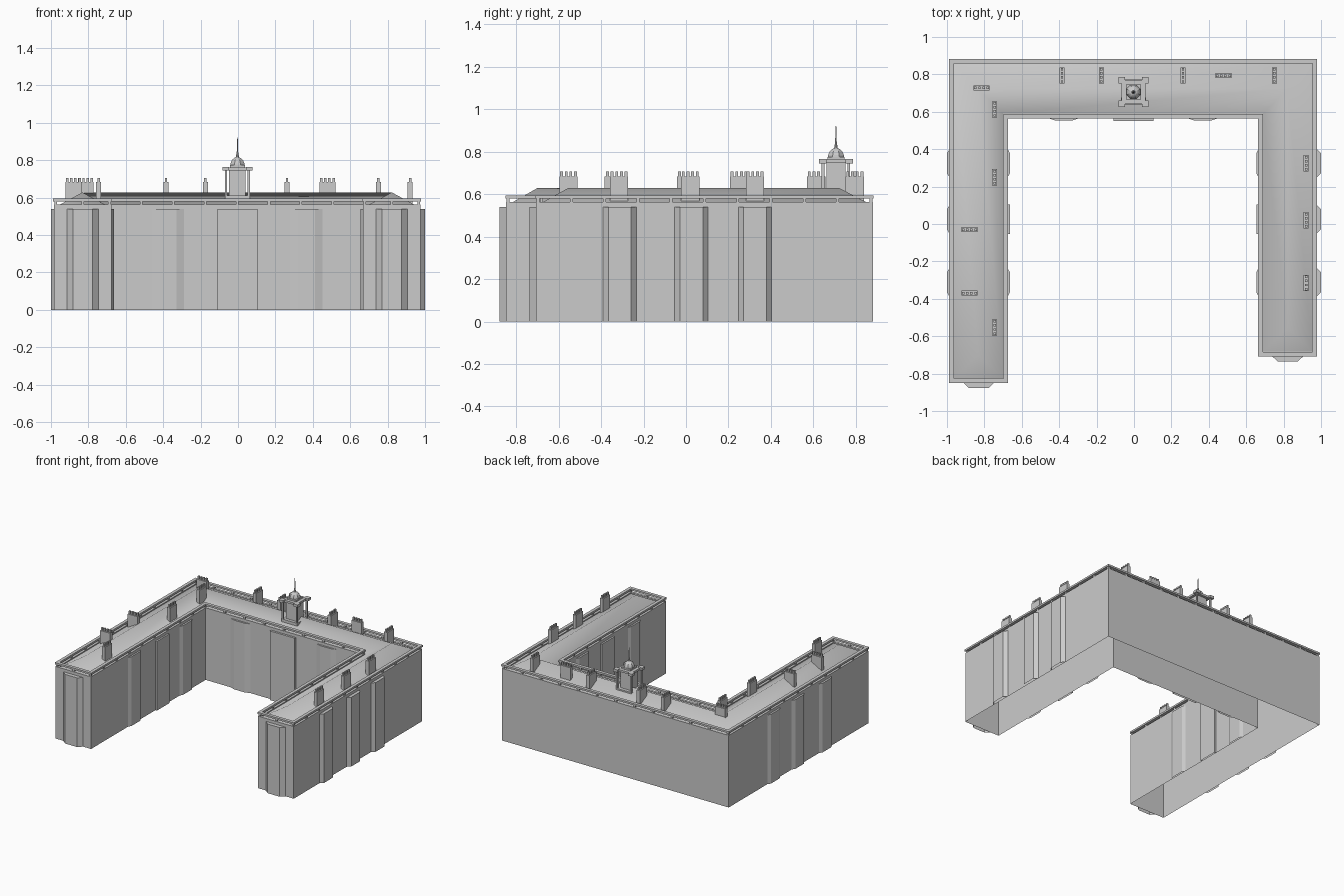
import bpy, bmesh, math
from mathutils import Vector

if "Cube" in bpy.data.objects:
    bpy.data.objects.remove(bpy.data.objects["Cube"])

# U-shaped wall line, counter-clockwise
PLAN = [Vector(p) for p in ((-.985, -.847), (-.677, -.847), (-.677, .567), (.667, .567),
                            (.667, -.706), (.976, -.706), (.976, .88), (-.985, .88))]
EAVES, BAY_TOP = .555, .54


def inward(i):
    d = (PLAN[(i + 1) % 8] - PLAN[i]).normalized()
    return Vector((-d.y, d.x))


def inset(dist):
    return [p + dist * (inward(i - 1 if i else 7) + inward(i)) for i, p in enumerate(PLAN)]


def finish(name, bm):
    bmesh.ops.recalc_face_normals(bm, faces=bm.faces)
    me = bpy.data.meshes.new(name)
    bm.to_mesh(me)
    bm.free()
    ob = bpy.data.objects.new(name, me)
    bpy.context.collection.objects.link(ob)
    return ob


def add_prism(bm, pts, z0, z1, bottom=True):
    lo = [bm.verts.new((p[0], p[1], z0)) for p in pts]
    hi = [bm.verts.new((p[0], p[1], z1)) for p in pts]
    n = len(pts)
    for i in range(n):
        j = (i + 1) % n
        bm.faces.new((lo[i], lo[j], hi[j], hi[i]))
    bm.faces.new(hi)
    if bottom:
        bm.faces.new(lo[::-1])


def add_box(bm, x, y, sx, sy, z0, z1):
    add_prism(bm, [(x - sx / 2, y - sy / 2), (x + sx / 2, y - sy / 2),
                   (x + sx / 2, y + sy / 2), (x - sx / 2, y + sy / 2)], z0, z1)


def ring(name, d0, d1, z0, z1):
    bm = bmesh.new()
    loops = [[bm.verts.new((p.x, p.y, z)) for p in inset(d)]
             for d, z in ((d0, z0), (d0, z1), (d1, z1), (d1, z0))]
    for k in range(4):
        a, b = loops[k], loops[(k + 1) % 4]
        for i in range(8):
            j = (i + 1) % 8
            bm.faces.new((a[i], a[j], b[j], b[i]))
    return finish(name, bm)


def lathe(name, profile, segs, x, y):
    bm = bmesh.new()
    rows = []
    for r, z in profile:
        rows.append([bm.verts.new((x + r * math.cos((k + .5) * math.tau / segs),
                                   y + r * math.sin((k + .5) * math.tau / segs), z))
                     for k in range(segs)])
    for a, b in zip(rows, rows[1:]):
        for k in range(segs):
            j = (k + 1) % segs
            bm.faces.new((a[k], a[j], b[j], b[k]))
    bm.faces.new(rows[0][::-1])
    bm.faces.new(rows[-1])
    return finish(name, bm)


# Main walls, open underneath
bm = bmesh.new()
add_prism(bm, PLAN, 0, EAVES, bottom=False)
finish("walls", bm)

# Shallow bays: wall index, centre along wall, half width, half width of face, depth
side = (.325, .025, -.312)
bays = [(0, -.83, .085, .052, .03), (4, .822, .085, .052, .03),
        (2, -.375, .085, .045, .014), (2, .367, .085, .045, .014), (2, -.003, .107, .107, .016)]
bays += [(w, c, .078, .054, d) for w, d in ((7, .015), (5, .024)) for c in side]
bays += [(w, c, .078, .078 if c == .025 else .054, .013) for w in (1, 3) for c in side]
bm = bmesh.new()
for wall, c, half, face, depth in bays:
    n = inward(wall)
    t = Vector((abs(n.y), abs(n.x)))
    base = PLAN[wall].copy()
    base = Vector((c, base.y)) if t.x else Vector((base.x, c))
    add_prism(bm, [base - t * half, base - t * face - n * depth,
                   base + t * face - n * depth, base + t * half], 0, BAY_TOP, bottom=False)
finish("bays", bm)

# Hipped roof with smooth shading
bm = bmesh.new()
e = [bm.verts.new((p.x, p.y, EAVES + .002)) for p in inset(.023)]
r = [bm.verts.new((x, y, .628)) for x, y in ((-.832, -.7), (-.832, .722), (.822, .722), (.822, -.555))]
for f in ((e[0], e[1], r[0]), (e[1], e[2], r[1], r[0]), (e[2], e[3], r[2], r[1]),
          (e[3], e[4], r[3], r[2]), (e[4], e[5], r[3]), (e[5], e[6], r[2], r[3]),
          (e[6], e[7], r[1], r[2]), (e[7], e[0], r[0], r[1])):
    bm.faces.new(f)
roof = finish("roof", bm)
roof.data.shade_smooth()

# Parapet: curb, rail and posts
ring("parapet_curb", 0, .02, EAVES, .563)
ring("parapet_rail", -.003, .022, .58, .594)
bm = bmesh.new()
line = inset(.01)
for i in range(8):
    a, b = line[i], line[(i + 1) % 8]
    count = max(2, round((b - a).length / .163))
    for k in range(count):
        p = a.lerp(b, k / count)
        add_box(bm, p.x, p.y, .014, .014, .56, .582)
finish("parapet_posts", bm)

# Chimneys: x, y, True when long along x
stacks = [(-.815, .728, 1), (-.88, -.03, 1), (-.88, -.37, 1), (.478, .793, 1),
          (-.745, .613, 0), (-.745, .25, 0), (-.745, -.553, 0), (-.385, .795, 0), (-.174, .795, 0),
          (.262, .795, 0), (.75, .795, 0), (.92, .325, 0), (.92, .02, 0), (.92, -.315, 0)]
bm, pots = bmesh.new(), bmesh.new()
for x, y, along in stacks:
    sx, sy = (.086, .027) if along else (.027, .086)
    add_box(bm, x, y, sx, sy, EAVES, .683)
    for k in range(4):
        o = (k - 1.5) * .022
        add_box(pots, x + o * along, y + o * (1 - along), .013, .013, .683, .705)
finish("chimney_stacks", bm)
finish("chimney_pots", pots)

# Roof turret: base, body, corner columns, cap slab
CX, CY = -.003, .706
bm = bmesh.new()
add_box(bm, CX, CY, .135, .135, .59, .612)
add_box(bm, CX, CY, .088, .088, .59, .75)
finish("turret_body", bm)
bm = bmesh.new()
for sx in (-1, 1):
    for sy in (-1, 1):
        add_box(bm, CX + sx * .061, CY + sy * .061, .012, .012, .59, .747)
        add_box(bm, CX + sx * .063, CY + sy * .063, .036, .036, .744, .764)
finish("turret_columns", bm)
bm = bmesh.new()
add_box(bm, CX, CY, .128, .128, .746, .762)
add_box(bm, CX, CY, .08, .08, .76, .774)
finish("turret_slab", bm)

# Dome and spire
dome = [(.041 * math.cos(a), .772 + .045 * math.sin(a)) for a in (math.radians(15 * k) for k in range(6))]
lathe("dome", dome + [(.009, .818), (.007, .83)], 8, CX, CY)
lathe("spire", [(.007, .828), (.004, .845), (.003, .9), (.001, .922)], 8, CX, CY)
